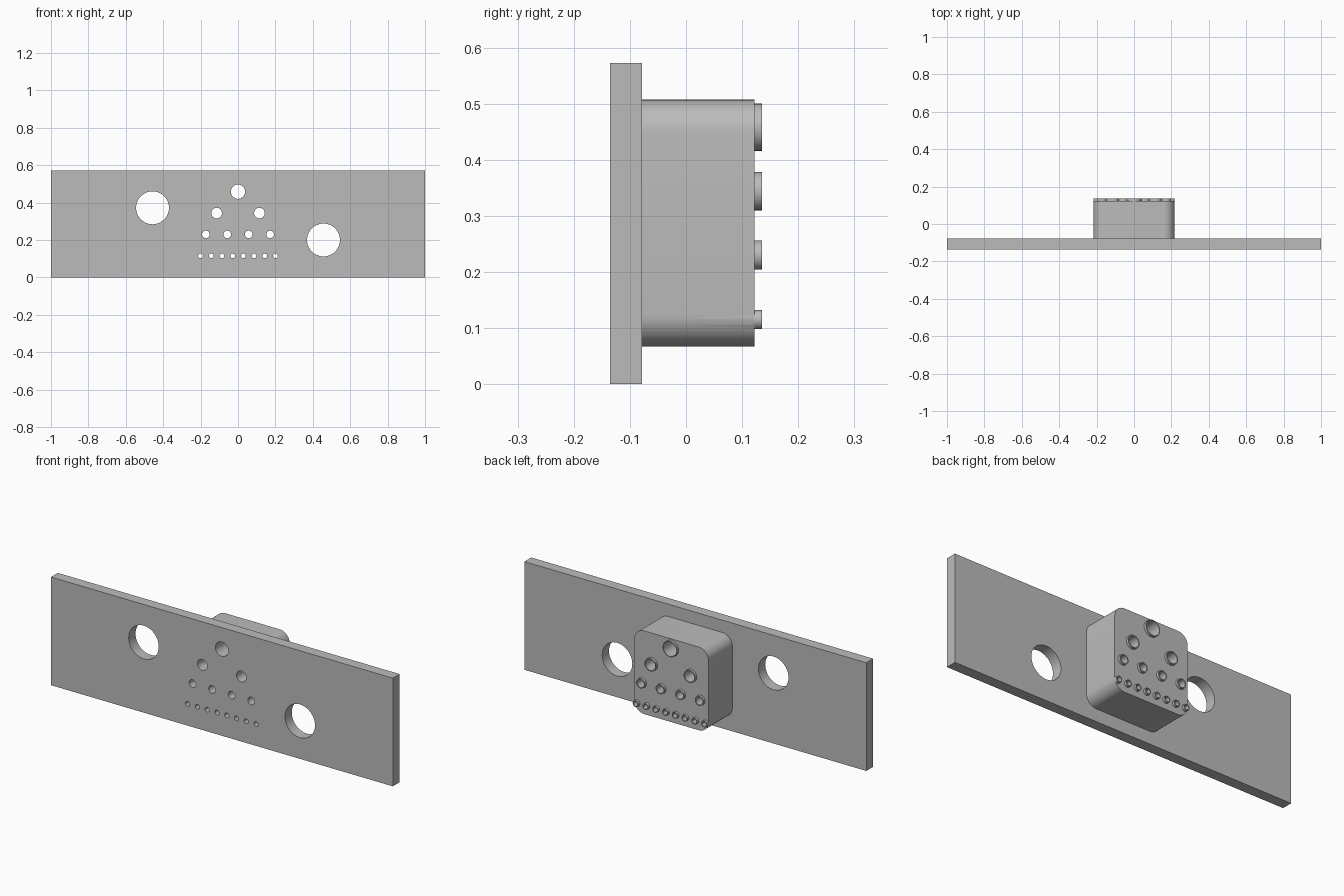
import bpy, bmesh, math
from mathutils import Matrix, Vector

if "Cube" in bpy.data.objects:
    bpy.data.objects.remove(bpy.data.objects["Cube"])

grey = bpy.data.materials.new("plain grey")
grey.diffuse_color = (0.5, 0.5, 0.5, 1)
grey.use_nodes = True
grey.node_tree.nodes["Principled BSDF"].inputs["Base Color"].default_value = grey.diffuse_color

FRONT, PLATE_BACK, BLOCK_BACK, TIP = -0.135, -0.078, 0.122, 0.135
HEIGHT = 0.572


def make_object(name, bm):
    bmesh.ops.recalc_face_normals(bm, faces=bm.faces)
    mesh = bpy.data.meshes.new(name)
    bm.to_mesh(mesh)
    bm.free()
    mesh.materials.append(grey)
    obj = bpy.data.objects.new(name, mesh)
    bpy.context.collection.objects.link(obj)
    return obj


def box(name, x, y0, y1, z0, z1, radius=0):
    bm = bmesh.new()
    bmesh.ops.create_cube(bm, size=1)
    bmesh.ops.scale(bm, vec=(2 * x, y1 - y0, z1 - z0), verts=bm.verts)
    bmesh.ops.translate(bm, vec=(0, (y0 + y1) / 2, (z0 + z1) / 2), verts=bm.verts)
    if radius:
        # round the four edges that run from front to back
        edges = [e for e in bm.edges
                 if abs(e.verts[0].co.y - e.verts[1].co.y) > 0.01]
        bmesh.ops.bevel(bm, geom=edges, offset=radius, segments=10,
                        profile=0.5, affect='EDGES')
    return make_object(name, bm)


def cylinders(name, discs, y0, y1):
    bm = bmesh.new()
    for x, z, r in discs:
        place = Matrix.Translation(Vector((x, (y0 + y1) / 2, z))) @ Matrix.Rotation(math.pi / 2, 4, 'X')
        bmesh.ops.create_cone(bm, cap_ends=True, segments=40, radius1=r,
                              radius2=r, depth=y1 - y0, matrix=place)
    return make_object(name, bm)


def combine(target, tool, operation):
    mod = target.modifiers.new(operation.lower(), 'BOOLEAN')
    mod.operation, mod.solver, mod.object = operation, 'EXACT', tool
    bpy.context.view_layer.objects.active = target
    bpy.ops.object.modifier_apply(modifier=mod.name)
    bpy.data.objects.remove(tool)


# rows of outlets: count, spacing, height, bore radius, collar radius
rows = [(1, 0, 0.458, 0.038, 0.042),
        (2, 0.229, 0.344, 0.0285, 0.034),
        (4, 0.1145, 0.23, 0.02, 0.0258),
        (8, 0.0572, 0.115, 0.0125, 0.017)]
bores, rims = [], []
for count, step, z, bore, rim in rows:
    for i in range(count):
        x = (i - (count - 1) / 2) * step
        bores.append((x, z, bore))
        rims.append((x, z, rim))

# two large mounting holes
bores += [(-0.457, 0.372, 0.088), (0.457, 0.2, 0.088)]

# mounting plate, rounded block and collars joined into one solid
plate = box("mounting_plate", 1, FRONT, PLATE_BACK, 0, HEIGHT)
block = box("outlet_block", 0.217, PLATE_BACK - 0.02, BLOCK_BACK, 0.067, 0.507, 0.058)
combine(plate, block, 'UNION')
combine(plate, cylinders("collars", rims, BLOCK_BACK - 0.002, TIP), 'UNION')

# holes drilled straight through
combine(plate, cylinders("bores", bores, FRONT - 0.1, TIP + 0.1), 'DIFFERENCE')

bpy.ops.object.select_all(action='DESELECT')
plate.select_set(True)
bpy.context.view_layer.objects.active = plate
bpy.ops.object.shade_smooth_by_angle(angle=math.radians(30))
